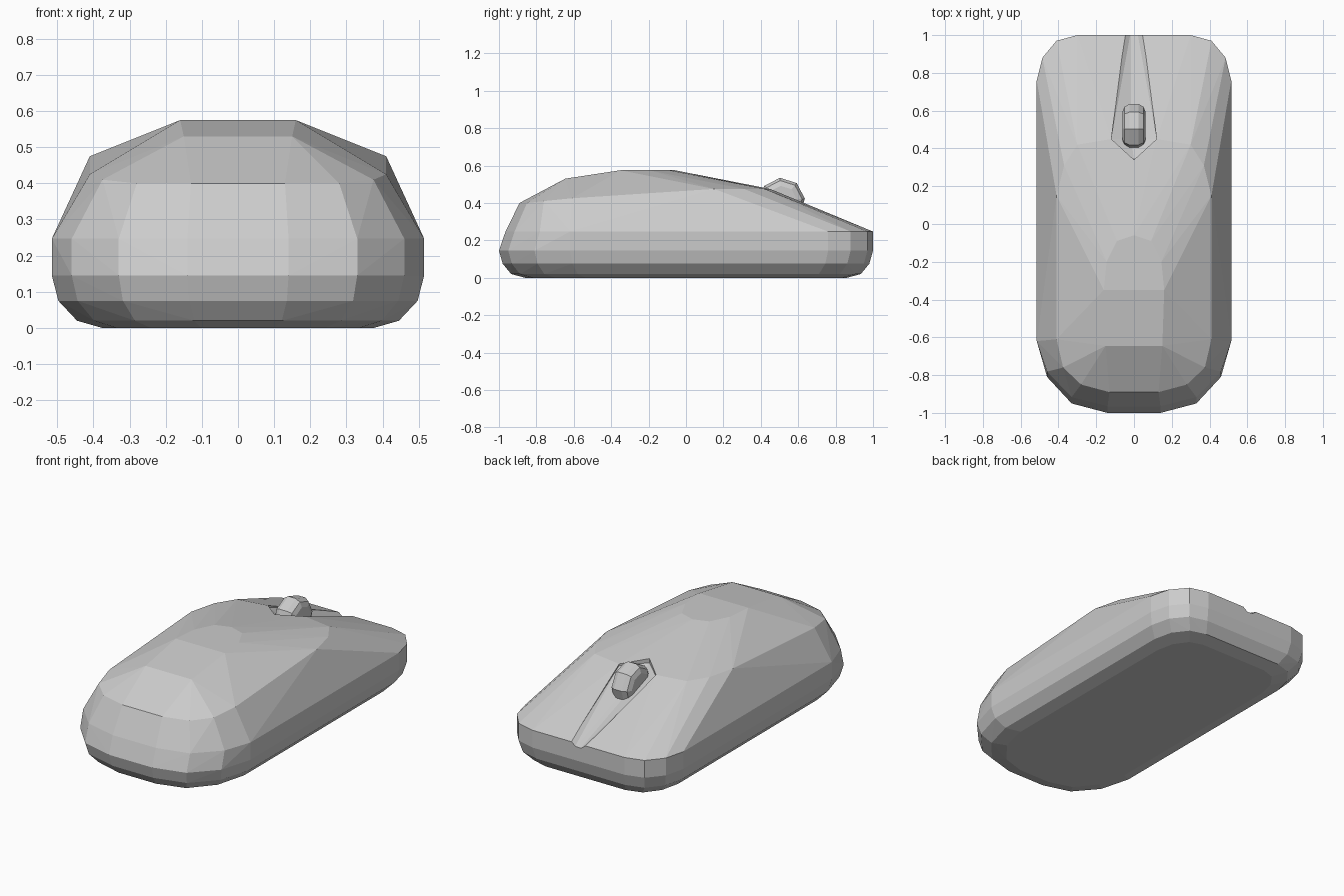
import bpy, bmesh, math

if "Cube" in bpy.data.objects:
    bpy.data.objects.remove(bpy.data.objects["Cube"])

def finish(name, bm):
    bmesh.ops.recalc_face_normals(bm, faces=bm.faces[:])
    me = bpy.data.meshes.new(name)
    bm.to_mesh(me)
    bm.free()
    ob = bpy.data.objects.new(name, me)
    bpy.context.collection.objects.link(ob)
    return ob

def mirrored_hull(name, half):
    """Convex faceted solid from points on the +x half."""
    bm = bmesh.new()
    for p in sorted({(s * x, y, z) for x, y, z in half for s in (-1, 1)}):
        bm.verts.new(p)
    res = bmesh.ops.convex_hull(bm, input=bm.verts[:])
    junk = {g for g in res["geom_interior"] + res["geom_unused"]
            if isinstance(g, bmesh.types.BMVert)}
    bmesh.ops.delete(bm, geom=[v for v in junk if v.is_valid], context='VERTS')
    bmesh.ops.dissolve_limit(bm, angle_limit=math.radians(1),
                             verts=bm.verts[:], edges=bm.edges[:])
    return finish(name, bm)

# Body: scaled outline rings for the lower shell, then shoulder and crown points
outline = [(.14, -1), (.33, -.95), (.46, -.81), (.515, -.62),
           (.515, .76), (.485, .88), (.41, .97), (.30, 1)]
points = []
for z, sx, sy in [(0, .73, .86), (.02, .865, .935), (.075, .965, .98), (.145, 1, 1)]:
    points += [(x * sx, y * sy, z) for x, y in outline]
points += [(x, y * (.965 if y < -.7 else 1), .247) for x, y in outline]
points += [(.13, -.89, .40), (.28, -.85, .40), (.375, -.76, .41), (.41, -.61, .425)]
points += [(.41, .15, .475), (.37, .31, .475), (.30, .42, .475), (.12, .45, .475)]
points += [(.15, -.645, .53), (.16, -.35, .575), (.145, -.2, .575),
           (.09, -.09, .575), (0, -.06, .575)]
body = mirrored_hull("body", points)

# Tapered groove that runs from the wheel to the rear edge
cut = [(0, .34, .472), (.12, .45, .465), (.015, .45, .425),
       (.015, 1.03, .215), (.045, 1.03, .238)]
cut += [(0, .34, .7), (.12, .45, .7), (.045, 1.03, .7)]
cutter = mirrored_hull("groove_cutter", cut)
cutter.hide_render = True
cutter.hide_viewport = True
mod = body.modifiers.new("groove", 'BOOLEAN')
mod.operation = 'DIFFERENCE'
mod.solver = 'EXACT'
mod.object = cutter

# Scroll wheel: rounded eight-sided disc
bm = bmesh.new()
rings = []
for x, r in [(-.062, .08), (-.05, .108), (-.025, .123),
             (.025, .123), (.05, .108), (.062, .08)]:
    rings.append([bm.verts.new((x, .513 + r * math.cos(math.radians(5 + 45 * i)),
                                .412 + r * math.sin(math.radians(5 + 45 * i))))
                  for i in range(8)])
for a, b in zip(rings, rings[1:]):
    for i in range(8):
        j = (i + 1) % 8
        bm.faces.new((a[i], a[j], b[j], b[i]))
bm.faces.new(rings[0])
bm.faces.new(rings[-1])
finish("scroll_wheel", bm)
